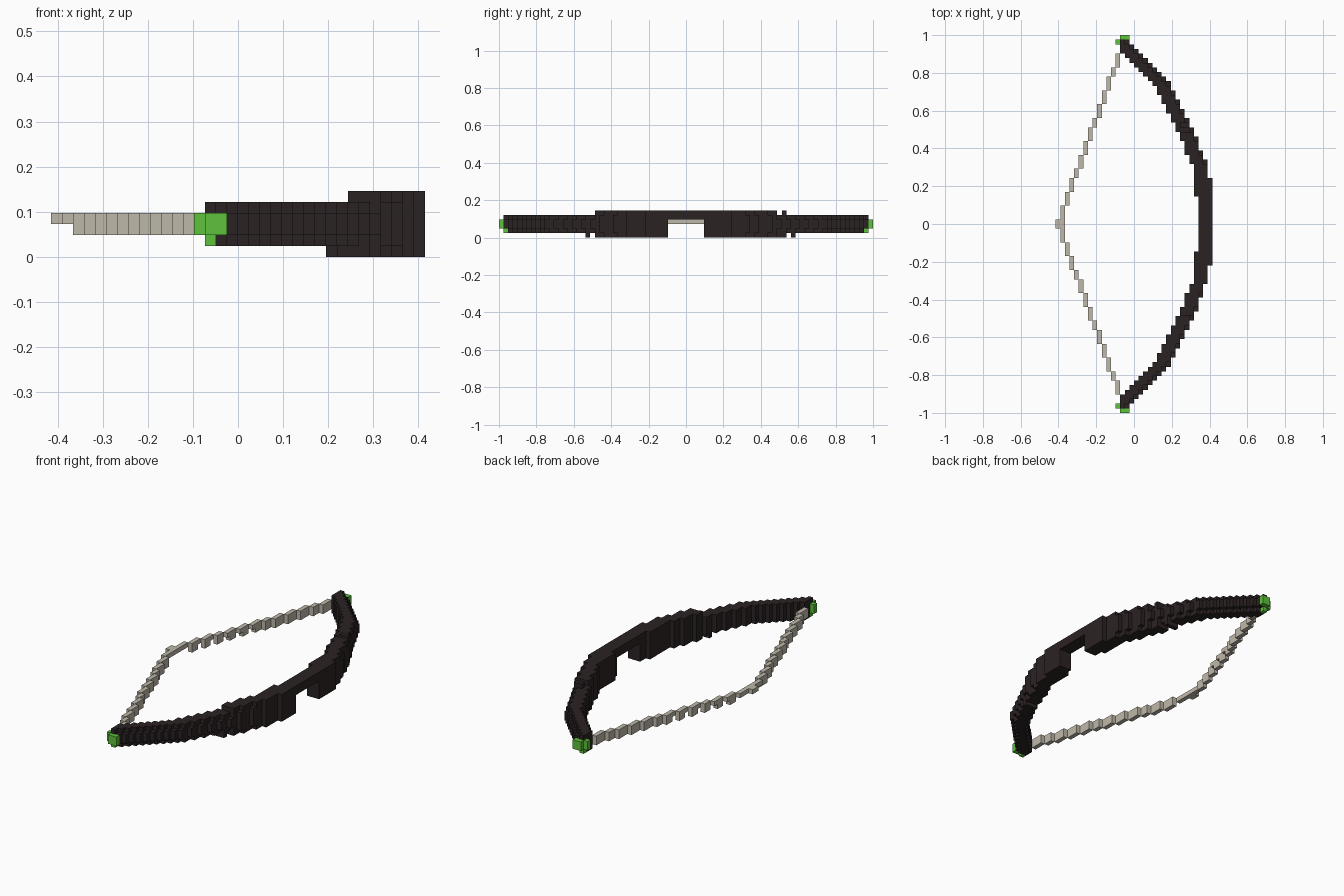
import bpy
import bmesh
from mathutils import Vector

cube = bpy.data.objects.get("Cube")
if cube:
    bpy.data.objects.remove(cube, do_unlink=True)

CELL = 2 / 82                       # block size
HALF = 41                           # blocks from the middle to each end
ORIGIN = Vector((-17, -HALF, 0))


def material(name, rgb):
    mat = bpy.data.materials.new(name)
    mat.use_nodes = True
    mat.diffuse_color = (*rgb, 1)
    mat.node_tree.nodes["Principled BSDF"].inputs["Base Color"].default_value = (*rgb, 1)
    return mat


def build_blocks(name, cells, mat):
    """Mesh the outer skin of a set of block cells."""
    bm = bmesh.new()
    corners = {}

    def corner(p):
        key = tuple(p)
        if key not in corners:
            corners[key] = bm.verts.new((Vector(p) + ORIGIN) * CELL)
        return corners[key]

    for cell in cells:
        for axis in range(3):
            for side in (0, 1):
                neighbour = list(cell)
                neighbour[axis] += 2 * side - 1
                if tuple(neighbour) in cells:
                    continue
                u, v = (axis + 1) % 3, (axis + 2) % 3
                loop = []
                for du, dv in ((0, 0), (1, 0), (1, 1), (0, 1)):
                    p = list(cell)
                    p[axis] += side
                    p[u] += du
                    p[v] += dv
                    loop.append(corner(p))
                bm.faces.new(loop if side else loop[::-1])
    mesh = bpy.data.meshes.new(name)
    bm.to_mesh(mesh)
    bm.free()
    mesh.materials.append(mat)
    obj = bpy.data.objects.new(name, mesh)
    bpy.context.collection.objects.link(obj)


def row(j, side):
    """Row number of the j-th block from the middle, to the rear or the front."""
    return HALF + j if side > 0 else HALF - 1 - j


# Outer curve of the bow: how many rows each step lasts, from the middle out
runs = [10, 4, 2, 3, 2, 2, 2, 2, 2, 2] + [1] * 9
outer = [33 - step for step, length in enumerate(runs) for _ in range(length)]
outer += [14, 13]

limb, string, tips = set(), set(), {1: set(), -1: set()}
for side in (1, -1):
    # Green end caps
    for x, j, z in [(x, j, z) for x, j in ((13, 39), (14, 39), (14, 40), (15, 40))
                    for z in (2, 3)] + [(14, 39, 1)]:
        tips[side].add((x, row(j, side), z))

    # Curved limb, deeper around the grip, with a notch under the grip
    for j in range(40):
        shift = 1 if side < 0 and j < 14 else 0
        low = max(14, min(outer[j + 1] - 2, 31 if j < 6 else 30))
        for z in range(6):
            rim = z in (0, 5) or (j >= 20 and z in (1, 4))
            high = outer[j + 1] if rim and j > 9 else outer[j + shift]
            for x in range(low, high + 1):
                deep = j < 20 or (side > 0 and z == 0 and j in (20, 21, 23)) \
                    or (side > 0 and z == 5 and j == 21 and x > 26) \
                    or (side < 0 and z == 0 and j == 21)
                if z in (0, 5) and not deep:
                    continue
                if j < 4 and z < 4:
                    continue
                limb.add((x, row(j, side), z))

    # Drawn string, stepping back to its nock point
    string.add((0, row(0, side), 3))
    for j in range(39):
        x = 1 + int(max(0, j - 1) / 2.75)
        string.add((x, row(j, side), 3))
        if j > 3 and (side < 0 or j > 20 or j % 3):
            string.add((x, row(j, side), 2))

caps = tips[1] | tips[-1]
build_blocks("bow_limb", limb - caps, material("dark brown wood", (0.024, 0.016, 0.017)))
build_blocks("bow_string", string - limb - caps, material("pale beige cord", (0.52, 0.48, 0.40)))
green = material("bright green", (0.11, 0.54, 0.045))
build_blocks("rear_tip", tips[1], green)
build_blocks("front_tip", tips[-1], green)
